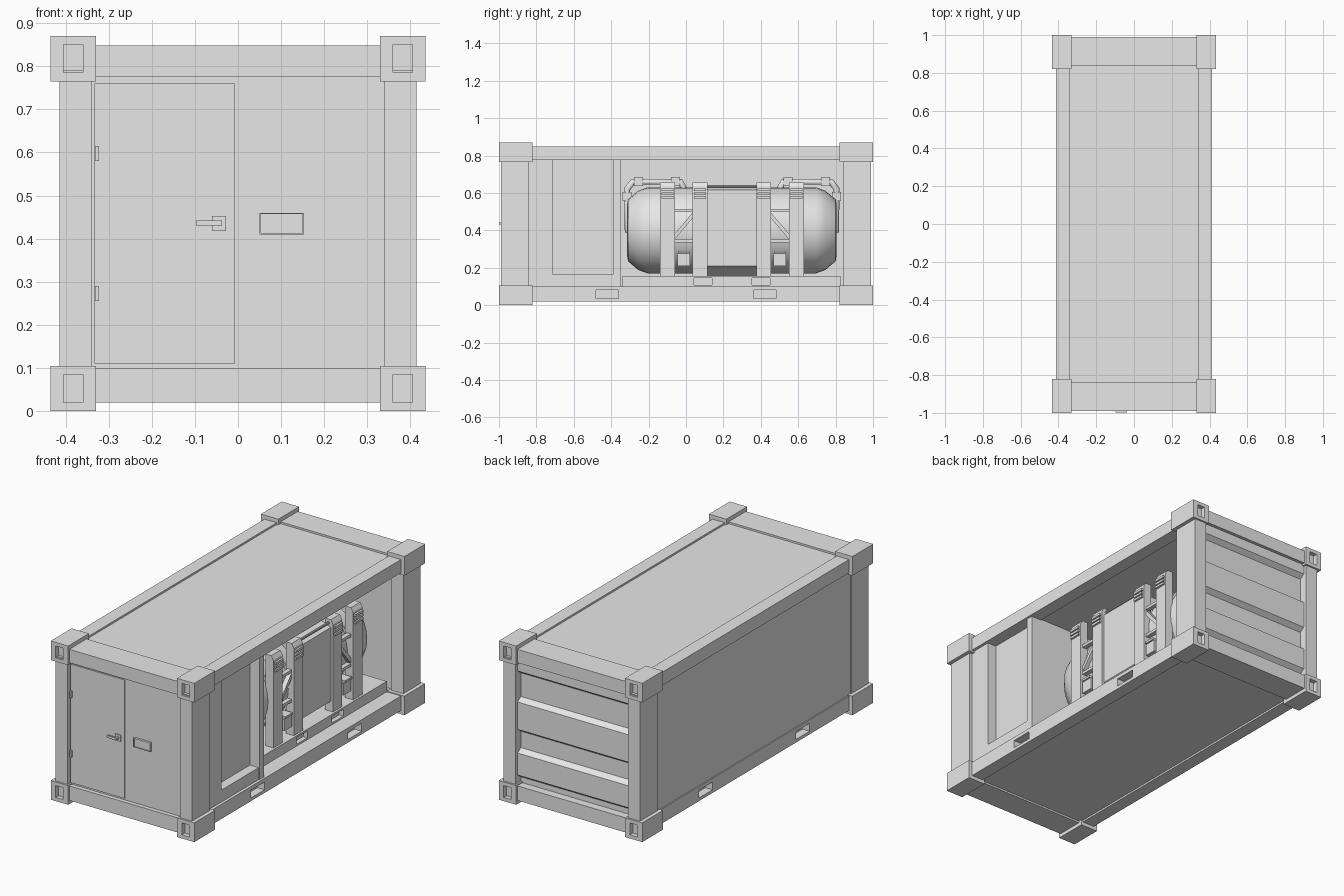
import bpy, bmesh, math
from mathutils import Vector, Matrix

cube = bpy.data.objects.get("Cube")
if cube:
    bpy.data.objects.remove(cube, do_unlink=True)

grey = bpy.data.materials.new("plain_grey")
grey.use_nodes = True
grey.diffuse_color = (0.8, 0.8, 0.8, 1)
grey.node_tree.nodes["Principled BSDF"].inputs["Base Color"].default_value = (0.8, 0.8, 0.8, 1)


def finish(name, bm):
    bmesh.ops.recalc_face_normals(bm, faces=bm.faces)
    mesh = bpy.data.meshes.new(name)
    bm.to_mesh(mesh)
    bm.free()
    mesh.materials.append(grey)
    obj = bpy.data.objects.new(name, mesh)
    bpy.context.collection.objects.link(obj)
    return obj


def box(name, xs, ys, zs):
    bm = bmesh.new()
    spans = (xs, ys, zs)
    size = [abs(b - a) for a, b in spans]
    mid = [(a + b) / 2 for a, b in spans]
    bmesh.ops.create_cube(bm, size=1, matrix=Matrix.Translation(mid) @ Matrix.Diagonal((*size, 1)))
    return finish(name, bm)


def prism(name, outline, start, end, place):
    """Extrude a 2D outline; place maps (u, v, depth) to a point."""
    bm = bmesh.new()
    face = bm.faces.new([bm.verts.new(place(u, v, start)) for u, v in outline])
    shift = Vector(place(0, 0, end)) - Vector(place(0, 0, start))
    new = bmesh.ops.extrude_face_region(bm, geom=[face])["geom"]
    bmesh.ops.translate(bm, vec=shift, verts=[v for v in new if isinstance(v, bmesh.types.BMVert)])
    return finish(name, bm)


def along_y(u, v, d):
    return (u, d, v)


def along_x(u, v, d):
    return (d, u, v)


def activate(obj):
    bpy.ops.object.select_all(action='DESELECT')
    obj.select_set(True)
    bpy.context.view_layer.objects.active = obj


def cut(obj, xs, ys, zs):
    tool = box("cutter", xs, ys, zs)
    tool.hide_render = True
    mod = obj.modifiers.new("cut", 'BOOLEAN')
    mod.operation, mod.solver, mod.object = 'DIFFERENCE', 'EXACT', tool
    activate(obj)
    bpy.ops.object.modifier_apply(modifier=mod.name)
    bpy.data.objects.remove(tool, do_unlink=True)


def revolve(name, profile, cx, cz, sides=32):
    """Turn (y, radius) points around a lengthwise axis."""
    bm = bmesh.new()
    rings = []
    for y, r in profile:
        angles = [2 * math.pi * i / sides for i in range(sides)]
        rings.append([bm.verts.new((cx + r * math.cos(a), y, cz + r * math.sin(a))) for a in angles])
    for a, b in zip(rings, rings[1:]):
        for i in range(sides):
            j = (i + 1) % sides
            bm.faces.new((a[i], a[j], b[j], b[i]))
    bm.faces.new(rings[0])
    bm.faces.new(rings[-1])
    obj = finish(name, bm)
    activate(obj)
    bpy.ops.object.shade_smooth_by_angle()
    return obj


# Corner castings with end sockets, and corner posts
for sx in (-1, 1):
    for sy in (-1, 1):
        for z in (0, 0.765):
            casting = box("corner_casting", (sx * 0.33, sx * 0.435), (sy * 0.82, sy), (z, z + 0.105))
            cut(casting, (sx * 0.36, sx * 0.405), (sy * 0.975, sy * 1.1), (z + 0.02, z + 0.085))
        box("corner_post", (sx * 0.34, sx * 0.414), (sy * 0.84, sy * 0.99), (0.09, 0.79))

# Perimeter rails, with lifting pockets in the lower side rails
for s in (-1, 1):
    box("top_side_rail", (s * 0.34, s * 0.414), (-0.9, 0.9), (0.775, 0.848))
    box("top_end_rail", (-0.36, 0.36), (s * 0.84, s * 0.99), (0.775, 0.848))
    box("bottom_end_rail", (-0.36, 0.36), (s * 0.84, s * 0.99), (0.02, 0.1))
    rail = box("bottom_side_rail", (s * 0.34, s * 0.414), (-0.9, 0.9), (0.02, 0.1))
    for y in (-0.42, 0.42):
        cut(rail, (s * 0.37, s * 0.5), (y - 0.06, y + 0.06), (0.037, 0.08))

# Roof, floor and closed side
box("roof", (-0.35, 0.35), (-0.85, 0.85), (0.78, 0.838))
box("floor", (-0.35, 0.35), (-0.85, 0.85), (0.03, 0.098))
box("closed_side_panel", (-0.408, -0.38), (-0.85, 0.85), (0.09, 0.785))

# Corrugated back wall
out, inn = 0.972, 0.945
levels = [(0.785, out), (0.72, out), (0.70, inn), (0.57, inn), (0.55, out), (0.40, out),
          (0.38, inn), (0.29, inn), (0.27, out), (0.15, out), (0.13, inn), (0.09, inn)]
wall = [(y, z) for z, y in levels] + [(0.86, 0.09), (0.86, 0.785)]
prism("back_wall", wall, -0.35, 0.35, along_x)

# Front compartment with a recessed side bay
box("front_compartment", (-0.385, 0.345), (-0.967, -0.385), (0.095, 0.78))
box("compartment_side_strip", (0.34, 0.398), (-0.85, -0.71), (0.095, 0.78))
box("compartment_sill", (0.34, 0.398), (-0.715, -0.385), (0.095, 0.165))
box("partition", (-0.385, 0.402), (-0.39, -0.35), (0.095, 0.78))

# Front door and fittings
box("door", (-0.333, -0.007), (-0.973, -0.96), (0.11, 0.76))
for z in (0.255, 0.58):
    box("door_hinge", (-0.332, -0.323), (-0.985, -0.965), (z, z + 0.035))
box("handle_plate", (-0.06, -0.028), (-0.979, -0.97), (0.418, 0.453))
box("handle_pivot", (-0.049, -0.037), (-0.995, -0.975), (0.43, 0.442))
box("handle_lever", (-0.097, -0.037), (-0.999, -0.989), (0.43, 0.442))
plate = box("sign_frame", (0.05, 0.153), (-0.979, -0.96), (0.41, 0.46))
cut(plate, (0.053, 0.15), (-1, -0.974), (0.413, 0.457))

# Equipment tray
MID_Y, TANK_X, TANK_Z = 0.245, 0.05, 0.4
tray = box("equipment_tray", (-0.24, 0.325), (-0.34, 0.825), (0.095, 0.155))
for y in (0.09, 0.4):
    cut(tray, (0.3, 0.4), (y - 0.048, y + 0.048), (0.108, 0.145))

# Tank with tapered ends
half = [(-0.56, 0.135), (-0.555, 0.165), (-0.5, 0.212), (-0.45, 0.23)]
profile = half + [(-y, r) for y, r in reversed(half)]
revolve("tank", [(MID_Y + y, r) for y, r in profile], TANK_X, TANK_Z)

# Chamfered centre jacket
jacket = [(0.25, 0.21), (0.25, 0.615), (0.17, 0.643)]
jacket = [(0.16, 0.155)] + jacket
jacket += [(-u, v) for u, v in reversed(jacket)]
prism("centre_jacket", [(TANK_X + u, v) for u, v in jacket], 0.11, 0.38, along_y)
revolve("grab_rod", [(0.11, 0.007), (0.38, 0.007)], 0.285, 0.637, 10)

# Cradle uprights, straps and buckles
for s in (-1, 1):
    for offset, width in ((0.17, 0.078), (0.345, 0.08)):
        y = MID_Y + s * offset
        span = (y - width / 2, y + width / 2)
        revolve("tank_strap", [(span[0] + 0.008, 0.242), (span[1] - 0.008, 0.242)], TANK_X, TANK_Z)
        for side in (-1, 1):
            post = [(0.215, 0.15), (0.263, 0.15), (0.263, 0.635), (0.25, 0.657), (0.215, 0.657)]
            prism("cradle_upright", [(TANK_X + side * u, v) for u, v in post], *span, along_y)
            for z in (0.57, 0.59, 0.61):
                box("strap_buckle", (TANK_X + side * 0.26, TANK_X + side * 0.274),
                    (y - 0.032, y + 0.032), (z, z + 0.013))

    # Bracing between each pair of uprights
    pair = sorted((MID_Y + s * 0.208, MID_Y + s * 0.307))
    near, far = MID_Y + s * 0.205, MID_Y + s * 0.307
    for side in (-1, 1):
        depth = (TANK_X + side * 0.225, TANK_X + side * 0.25)
        for z in (0.335, 0.497):
            box("cross_tie", depth, pair, (z, z + 0.016))
        brace = [(far, 0.35), (far, 0.38), (near, 0.5), (near, 0.47)]
        prism("diagonal_brace", brace, *depth, along_x)
        y = MID_Y + s * 0.257
        box("junction_box", (TANK_X + side * 0.21, TANK_X + side * 0.262),
            (y - 0.033, y + 0.033), (0.21, 0.275))
        box("junction_box_lid", (TANK_X + side * 0.21, TANK_X + side * 0.268),
            (y - 0.03, y + 0.03), (0.278, 0.29))

    # Pipe running over each tank end
    path = [(0.4, 0.4), (0.56, 0.4), (0.56, 0.62), (0.53, 0.66), (0.275, 0.66), (0.255, 0.62), (0.255, 0.5)]
    curve = bpy.data.curves.new("end_pipe", 'CURVE')
    curve.dimensions = '3D'
    curve.bevel_depth, curve.bevel_resolution, curve.use_fill_caps = 0.02, 1, True
    line = curve.splines.new('POLY')
    line.points.add(len(path) - 1)
    for point, (y, z) in zip(line.points, path):
        point.co = (TANK_X - 0.03, MID_Y + s * y, z, 1)
    curve.materials.append(grey)
    bpy.context.collection.objects.link(bpy.data.objects.new("end_pipe", curve))
    for y, z in ((0.56, 0.58), (0.5, 0.66), (0.3, 0.66)):
        box("pipe_coupling", (TANK_X - 0.055, TANK_X - 0.005),
            (MID_Y + s * y - 0.024, MID_Y + s * y + 0.024), (z - 0.024, z + 0.024))
